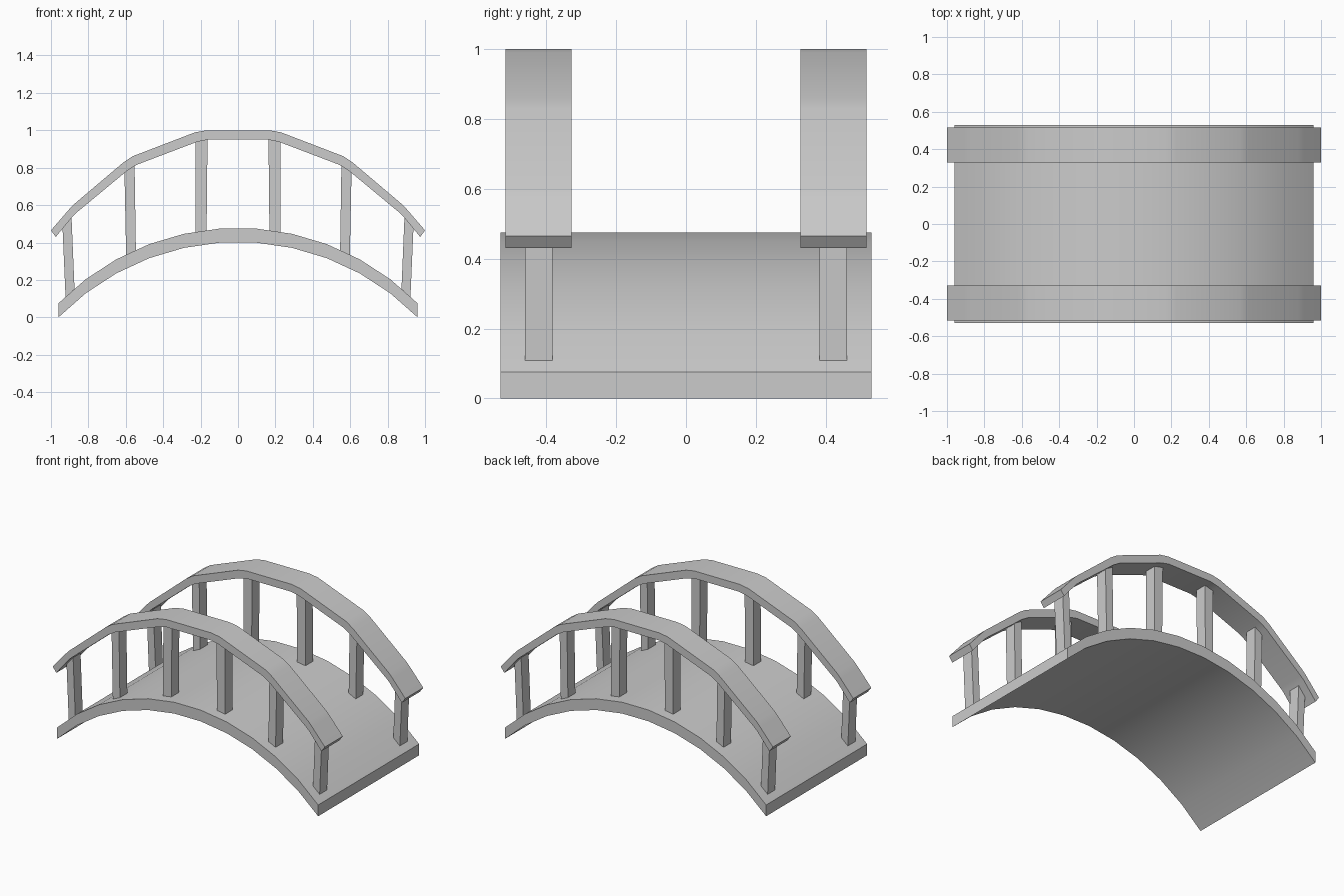
import bpy, bmesh, math

if "Cube" in bpy.data.objects:
    bpy.data.objects.remove(bpy.data.objects["Cube"])

R = 1.345                      # deck arc radius
HALF = math.asin(0.96 / R)     # half angle of the arc
THICK = 0.075


def strip(name, top, bottom, y0, y1, angle=30):
    """Solid band between two x/z polylines, extruded from y0 to y1."""
    bm = bmesh.new()
    rings = [[bm.verts.new((p[0], y, p[1]))
              for p, y in ((t, y0), (t, y1), (b, y1), (b, y0))]
             for t, b in zip(top, bottom)]
    for a, b in zip(rings, rings[1:]):
        for i in range(4):
            j = (i + 1) % 4
            bm.faces.new((a[i], a[j], b[j], b[i]))
    bm.faces.new(rings[0])
    bm.faces.new(rings[-1])
    bmesh.ops.recalc_face_normals(bm, faces=bm.faces)
    mesh = bpy.data.meshes.new(name)
    bm.to_mesh(mesh)
    bm.free()
    ob = bpy.data.objects.new(name, mesh)
    bpy.context.collection.objects.link(ob)
    bpy.ops.object.select_all(action='DESELECT')
    ob.select_set(True)
    bpy.context.view_layer.objects.active = ob
    bpy.ops.object.shade_smooth_by_angle(angle=math.radians(angle))
    return ob


def mirrored(half):
    """Complete a left-half polyline across x = 0."""
    return half + [(-x, z) for x, z in reversed(half)]


def deck_top(x):
    return math.sqrt(R * R - x * x) - R * math.cos(HALF) + THICK


# Arched deck, 11 segments
arc = []
for i in range(12):
    a = -HALF + 2 * HALF * i / 11
    arc.append((R * math.sin(a), R * (math.cos(a) - math.cos(HALF))))
strip("deck", [(x, z + THICK) for x, z in arc], arc, -0.53, 0.53)

# Handrail profile (left half) with small bends at the posts
rail_top = [(-1.0, 0.465), (-0.905, 0.575), (-0.88, 0.602), (-0.612, 0.829),
            (-0.564, 0.861), (-0.23, 0.989), (-0.168, 1.0)]
rail_bottom = [(-0.974, 0.43), (-0.882, 0.542), (-0.858, 0.564), (-0.59, 0.786),
               (-0.543, 0.815), (-0.222, 0.937), (-0.163, 0.95)]

# Posts: top outer/inner x/z, then bottom outer/inner x
posts = [((-0.938, 0.476), (-0.890, 0.535), -0.922, -0.874),
         ((-0.607, 0.774), (-0.553, 0.812), -0.598, -0.546),
         ((-0.227, 0.938), (-0.163, 0.953), -0.228, -0.168)]

for side, label in ((-1, "front"), (1, "back")):
    strip(label + "_handrail", mirrored(rail_top), mirrored(rail_bottom),
          side * 0.328, side * 0.516)
    for n, (t0, t1, b0, b1) in enumerate(posts):
        for s, end in ((1, "left"), (-1, "right")):
            top = [(s * x, z) for x, z in (t0, t1)]
            bottom = [(s * x, deck_top(x) - 0.004) for x in (b0, b1)]
            strip(f"{label}_{end}_post_{n + 1}", top, bottom,
                  side * 0.382, side * 0.460)
